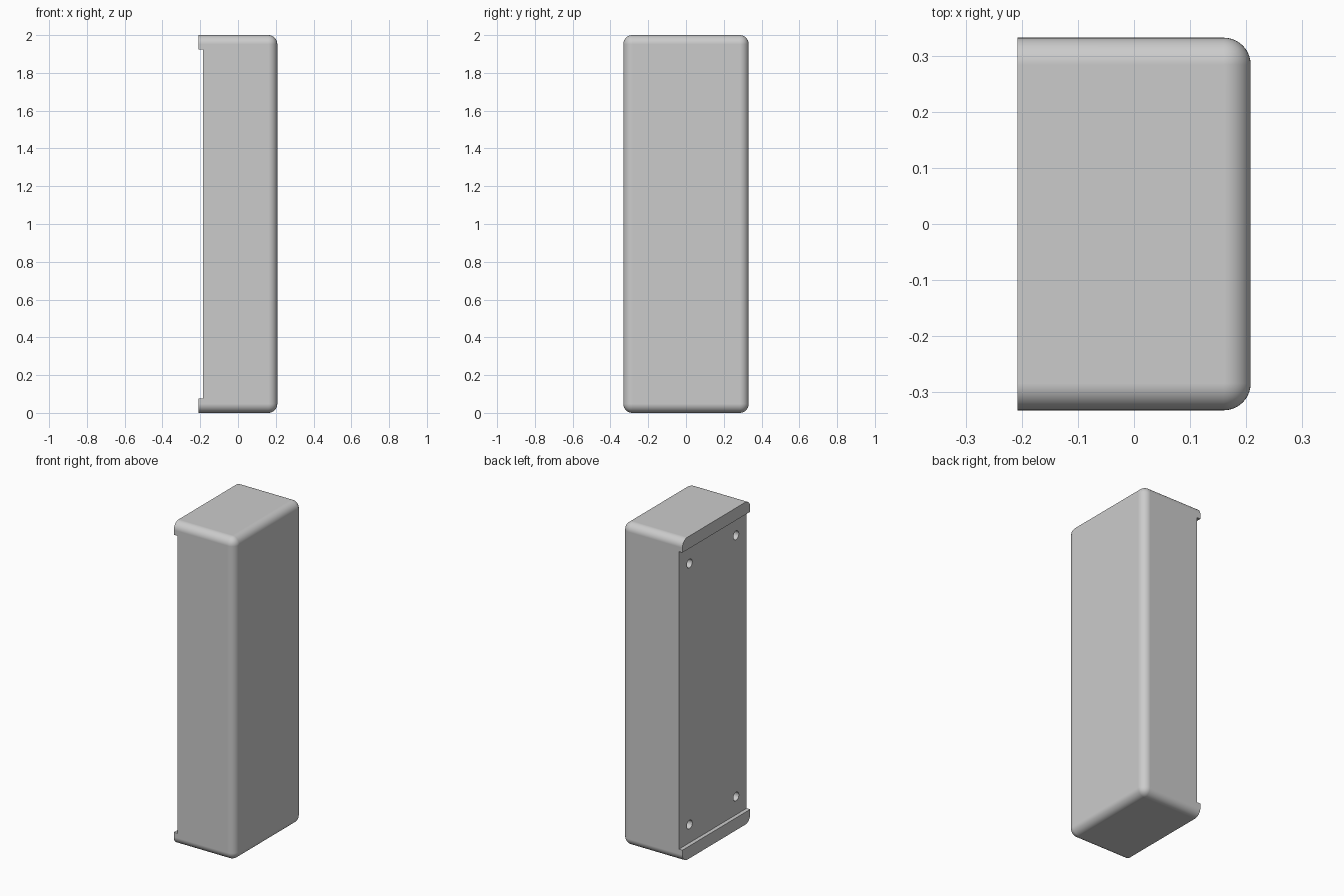
import bpy
import bmesh
from mathutils import Matrix, Vector

WIDTH, DEPTH, HEIGHT = 0.416, 0.664, 2.0
FILLET = 0.048
RECESS_X = -0.184

default_cube = bpy.data.objects.get("Cube")
if default_cube:
    bpy.data.objects.remove(default_cube, do_unlink=True)

grey = bpy.data.materials.new("light grey")
grey.use_nodes = True
colour = (0.6, 0.6, 0.6, 1)
grey.diffuse_color = colour
grey.node_tree.nodes["Principled BSDF"].inputs["Base Color"].default_value = colour


def add_object(name, bm):
    mesh = bpy.data.meshes.new(name)
    bm.to_mesh(mesh)
    bm.free()
    mesh.materials.append(grey)
    obj = bpy.data.objects.new(name, mesh)
    bpy.context.collection.objects.link(obj)
    return obj


def add_box(bm, size, centre):
    bmesh.ops.create_cube(bm, size=1, matrix=Matrix.Translation(centre) @ Matrix.Diagonal((*size, 1)))


# Solid housing, rounded everywhere except around the flat mounting side
bm = bmesh.new()
add_box(bm, (WIDTH, DEPTH, HEIGHT), Vector((0, 0, HEIGHT / 2)))
round_edges = [e for e in bm.edges if any(v.co.x > 0 for v in e.verts)]
bmesh.ops.bevel(bm, geom=round_edges, offset=FILLET, offset_type='OFFSET',
                segments=10, profile=0.5, affect='EDGES', clamp_overlap=True)
housing = add_object("housing", bm)

# Shallow recess between the top and bottom lips
bm = bmesh.new()
add_box(bm, (0.2, 1, 1.846), Vector((RECESS_X - 0.1, 0, 1.0)))
recess = add_object("recess_cutter", bm)

# Four blind screw holes in the recessed face
bm = bmesh.new()
for y in (-0.228, 0.228):
    for z in (0.19, 1.81):
        bmesh.ops.create_cone(bm, cap_ends=True, segments=32, radius1=0.027, radius2=0.027, depth=0.2,
                              matrix=Matrix.Translation((RECESS_X, y, z)) @ Matrix.Rotation(1.5707963, 4, 'Y'))
holes = add_object("screw_hole_cutter", bm)

bpy.context.view_layer.objects.active = housing
for cutter in (recess, holes):
    cut = housing.modifiers.new(cutter.name, 'BOOLEAN')
    cut.operation = 'DIFFERENCE'
    cut.solver = 'EXACT'
    cut.object = cutter
    bpy.ops.object.modifier_apply(modifier=cut.name)
    bpy.data.objects.remove(cutter, do_unlink=True)

# Smooth fillets with flat main faces
bpy.ops.object.select_all(action='DESELECT')
housing.select_set(True)
bpy.ops.object.shade_smooth_by_angle(angle=0.52)
normals = housing.modifiers.new("flat_faces", 'WEIGHTED_NORMAL')
normals.keep_sharp = True
